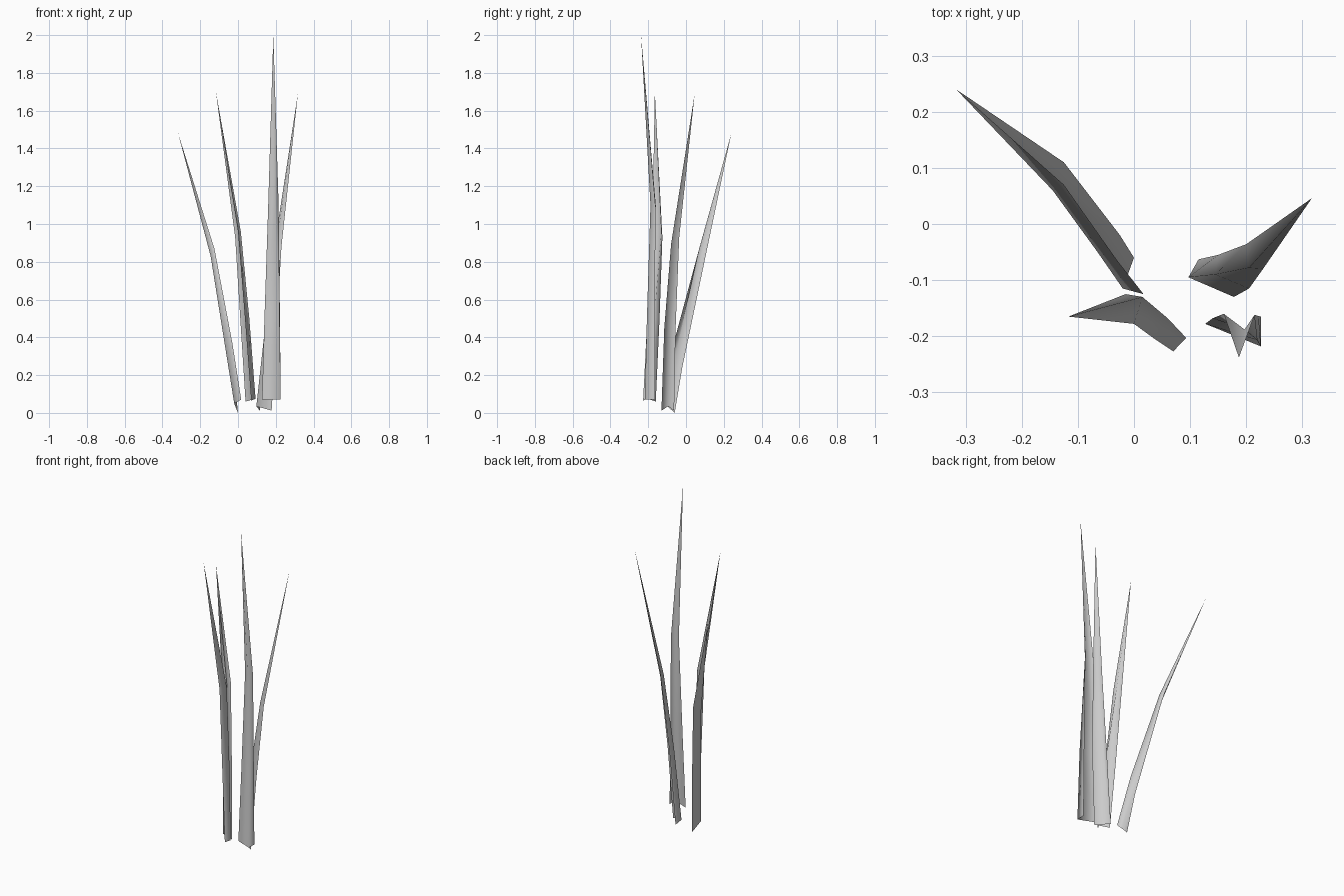
import bpy, bmesh

# Each blade: three cross-sections (edge, fold, edge) from base upward, then the tip
BLADES = {
    "grass_blade_left": ([
        [(0.0, -0.06, 0.0), (-0.02, -0.115, 0.05), (0.017, -0.125, 0.07)],
        [(-0.025, -0.02, 0.24), (-0.065, -0.05, 0.33), (-0.03, -0.065, 0.37)],
        [(-0.125, 0.11, 0.86), (-0.145, 0.06, 0.83), (-0.125, 0.07, 0.87)]],
        (-0.317, 0.24, 1.48)),
    "grass_blade_middle": ([
        [(0.07, -0.227, 0.065), (0.093, -0.203, 0.075), (0.04, -0.16, 0.06)],
        [(0.037, -0.205, 0.5), (0.06, -0.168, 0.5), (0.012, -0.14, 0.5)],
        [(0.0, -0.178, 0.96), (0.015, -0.13, 0.96), (-0.015, -0.125, 0.93)]],
        (-0.117, -0.165, 1.7)),
    "grass_blade_tall": ([
        [(0.127, -0.178, 0.07), (0.226, -0.218, 0.07), (0.226, -0.165, 0.07)],
        [(0.14, -0.168, 0.5), (0.22, -0.207, 0.5), (0.222, -0.164, 0.5)],
        [(0.16, -0.16, 1.1), (0.197, -0.188, 1.1), (0.215, -0.162, 1.1)]],
        (0.187, -0.238, 2.0)),
    "grass_blade_right": ([
        [(0.178, -0.13, 0.012), (0.097, -0.095, 0.035), (0.115, -0.063, 0.012)],
        [(0.205, -0.115, 0.45), (0.145, -0.09, 0.47), (0.15, -0.055, 0.45)],
        [(0.23, -0.08, 0.88), (0.205, -0.078, 0.9), (0.2, -0.036, 0.93)]],
        (0.317, 0.046, 1.69)),
}


def make_blade(name, sections, tip):
    bm = bmesh.new()
    rows = [[bm.verts.new(p) for p in row] for row in sections]
    for low, high in zip(rows, rows[1:]):
        for i in range(2):
            bm.faces.new((low[i], low[i + 1], high[i + 1], high[i]))
    end = bm.verts.new(tip)
    for i in range(2):
        bm.faces.new((rows[-1][i], rows[-1][i + 1], end))
    for face in bm.faces:
        face.smooth = True
    mesh = bpy.data.meshes.new(name)
    bm.to_mesh(mesh)
    bm.free()
    bpy.context.collection.objects.link(bpy.data.objects.new(name, mesh))


for name, (sections, tip) in BLADES.items():
    make_blade(name, sections, tip)
